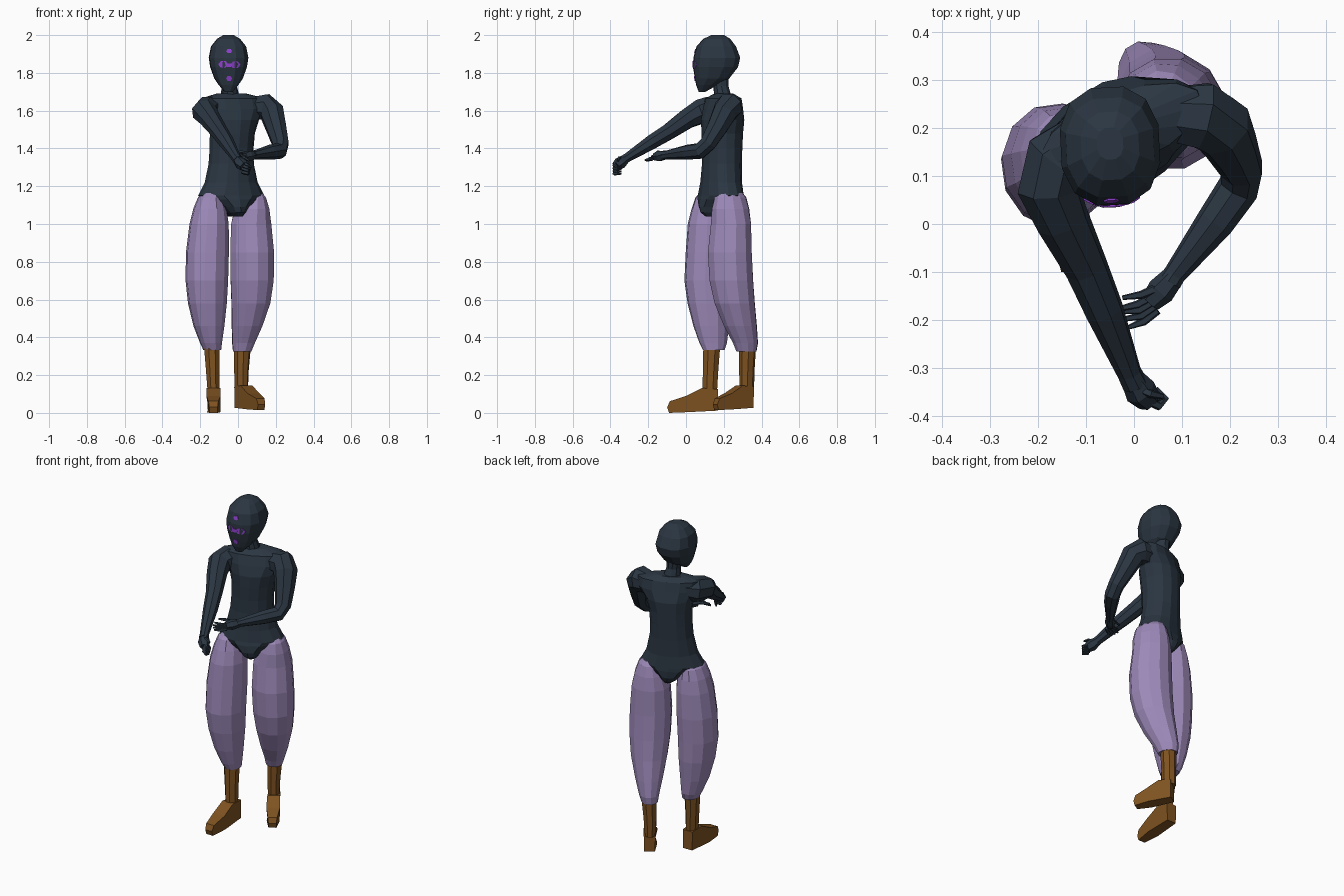
import bpy, bmesh, math
from mathutils import Vector

YAW = math.radians(22)          # body is turned a little to its left


def material(name, rgb):
    m = bpy.data.materials.new(name)
    m.diffuse_color = (*rgb, 1)
    return m


DARK = material("dark slate", (0.024, 0.037, 0.054))
LILAC = material("lilac cloth", (0.34, 0.255, 0.49))
BROWN = material("brown leather", (0.21, 0.085, 0.015))
VIOLET = material("violet glow", (0.27, 0.05, 0.6))


def build(name, bm, mat):
    bmesh.ops.recalc_face_normals(bm, faces=bm.faces)
    me = bpy.data.meshes.new(name)
    bm.to_mesh(me)
    bm.free()
    me.materials.append(mat)
    ob = bpy.data.objects.new(name, me)
    bpy.context.collection.objects.link(ob)
    return ob


def skin(bm, rings):
    """Join rings of points into a closed skin."""
    vs = [[bm.verts.new(p) for p in r] for r in rings]
    n = len(vs[0])
    for a, b in zip(vs, vs[1:]):
        for i in range(n):
            j = (i + 1) % n
            bm.faces.new((a[i], a[j], b[j], b[i]))
    bm.faces.new(vs[0][::-1])
    bm.faces.new(vs[-1])


def stack(name, rows, mat, sides=12, yaw=0.0, power=2.0):
    """Loft of horizontal rounded sections: (z, cx, cy, half width, half depth)."""
    rings = []
    e = 2 / power
    for z, cx, cy, a, b in rows:
        ring = []
        for i in range(sides):
            t = 2 * math.pi * (i + 0.5) / sides
            c, s = math.cos(t), math.sin(t)
            x = a * math.copysign(abs(c) ** e, c)
            y = b * math.copysign(abs(s) ** e, s)
            ring.append((cx + x * math.cos(yaw) - y * math.sin(yaw),
                         cy + x * math.sin(yaw) + y * math.cos(yaw), z))
        rings.append(ring)
    bm = bmesh.new()
    skin(bm, rings)
    return build(name, bm, mat)


def add_tube(bm, pts, sides=8):
    """Tube through (x, y, z, radius) points."""
    ps = [Vector(p[:3]) for p in pts]
    u = None
    rings = []
    for i, p in enumerate(ps):
        t = (ps[min(i + 1, len(ps) - 1)] - ps[max(i - 1, 0)]).normalized()
        if u is None:
            u = Vector((0, 0, 1)) if abs(t.z) < 0.9 else Vector((1, 0, 0))
        u = (u - t * u.dot(t)).normalized()
        v = t.cross(u)
        r = pts[i][3]
        rings.append([p + (u * math.cos(k) + v * math.sin(k)) * r for k in
                      (2 * math.pi * (j + 0.5) / sides for j in range(sides))])
    skin(bm, rings)


def tubes(name, lists, sides=8):
    bm = bmesh.new()
    for pts in lists:
        add_tube(bm, pts, sides)
    return build(name, bm, DARK)


# Head, neck and torso
head = stack("head", [
    (1.700, -0.05, 0.085, 0.022, 0.018), (1.735, -0.05, 0.110, 0.052, 0.057),
    (1.770, -0.05, 0.138, 0.076, 0.092), (1.830, -0.05, 0.156, 0.098, 0.121),
    (1.880, -0.05, 0.163, 0.106, 0.126), (1.940, -0.05, 0.160, 0.094, 0.106),
    (1.980, -0.05, 0.163, 0.062, 0.073), (2.000, -0.05, 0.168, 0.028, 0.034)],
    DARK, 12, math.radians(3), 2.4)
stack("neck", [(1.64, -0.04, 0.20, 0.065, 0.055), (1.69, -0.043, 0.192, 0.048, 0.045),
               (1.73, -0.046, 0.185, 0.040, 0.041), (1.79, -0.05, 0.18, 0.045, 0.05)],
      DARK, 10, YAW)
stack("torso", [
    (1.690, -0.035, 0.200, 0.085, 0.045), (1.665, -0.025, 0.198, 0.180, 0.075),
    (1.610, -0.020, 0.196, 0.180, 0.092), (1.550, -0.025, 0.194, 0.140, 0.110),
    (1.480, -0.030, 0.192, 0.122, 0.108), (1.400, -0.034, 0.192, 0.119, 0.104),
    (1.320, -0.036, 0.190, 0.123, 0.102), (1.220, -0.036, 0.186, 0.145, 0.104),
    (1.150, -0.036, 0.184, 0.184, 0.110), (1.130, -0.034, 0.182, 0.150, 0.115),
    (1.090, -0.030, 0.180, 0.082, 0.118), (1.060, -0.025, 0.178, 0.055, 0.108),
    (1.040, -0.020, 0.178, 0.034, 0.080)], DARK, 14, YAW)

# Baggy trouser legs
stack("right_trouser_leg", [
    (1.165, -0.140, 0.142, 0.050, 0.070), (1.140, -0.146, 0.140, 0.066, 0.092),
    (1.080, -0.149, 0.136, 0.088, 0.108), (1.000, -0.153, 0.130, 0.104, 0.122),
    (0.850, -0.162, 0.125, 0.114, 0.128), (0.700, -0.165, 0.118, 0.113, 0.128),
    (0.580, -0.162, 0.124, 0.103, 0.117), (0.460, -0.154, 0.133, 0.082, 0.095),
    (0.370, -0.143, 0.144, 0.058, 0.074), (0.332, -0.136, 0.147, 0.047, 0.058)],
    LILAC, 12, math.radians(8))
stack("left_trouser_leg", [
    (1.165, 0.070, 0.235, 0.050, 0.070), (1.140, 0.076, 0.236, 0.066, 0.090),
    (1.080, 0.074, 0.236, 0.090, 0.104), (1.000, 0.070, 0.238, 0.110, 0.110),
    (0.850, 0.075, 0.232, 0.120, 0.120), (0.700, 0.075, 0.240, 0.117, 0.120),
    (0.580, 0.068, 0.258, 0.104, 0.111), (0.460, 0.048, 0.288, 0.080, 0.092),
    (0.370, 0.029, 0.315, 0.058, 0.070), (0.325, 0.022, 0.320, 0.047, 0.056)],
    LILAC, 12, math.radians(30))


# Boots: shaft plus a wedge foot extruded from its side outline
def boot(side, shaft, heel, direction, scale, lift):
    stack(side + "_boot_shaft", shaft, BROWN, 8, math.atan2(direction[1], direction[0]) + math.pi / 2)
    d = Vector((*direction, 0)).normalized()
    w = Vector((-d.y, d.x, 0))
    outline = [(0, .012, .03), (0, .125, .033), (.085, .132, .036), (.17, .09, .038),
               (.255, .062, .026), (.27, .03, .022), (.26, 0, .022), (.16, .004, .036)]
    bm = bmesh.new()
    skin(bm, [[Vector(heel) + d * a * scale + w * h * s + Vector((0, 0, z * (1 - lift) + lift))
               for a, z, h in outline] for s in (-1, 1)])
    build(side + "_boot_foot", bm, BROWN)


boot("right", [(0.345, -0.138, 0.136, 0.045, 0.048), (0.22, -0.134, 0.130, 0.038, 0.044),
               (0.12, -0.130, 0.126, 0.034, 0.042)], (-0.13, 0.17, 0), (0, -1), 1.0, 0.0)
boot("left", [(0.345, 0.023, 0.325, 0.045, 0.046), (0.22, 0.018, 0.322, 0.038, 0.042),
              (0.12, 0.018, 0.322, 0.034, 0.040)], (0.008, 0.342, 0), (0.53, -0.85), 0.82, 0.015)

# Arms
tubes("right_arm", [[(-0.10, 0.18, 1.615, 0.060), (-0.160, 0.135, 1.605, 0.074),
                     (-0.178, 0.075, 1.595, 0.068), (-0.150, 0.010, 1.560, 0.057),
                     (-0.100, -0.090, 1.490, 0.046), (-0.062, -0.180, 1.435, 0.041),
                     (-0.010, -0.310, 1.352, 0.026), (0.002, -0.335, 1.336, 0.027)]])
tubes("left_arm", [[(0.07, 0.23, 1.615, 0.060), (0.145, 0.226, 1.620, 0.074),
                    (0.180, 0.205, 1.590, 0.068), (0.202, 0.165, 1.510, 0.057),
                    (0.225, 0.115, 1.425, 0.046), (0.218, 0.075, 1.387, 0.044),
                    (0.170, 0.005, 1.380, 0.040), (0.085, -0.105, 1.365, 0.024),
                    (0.075, -0.120, 1.364, 0.025)]])

# Right hand: half closed, fingers curling back
tubes("right_hand", [[(-0.002, -0.325, 1.340, 0.026), (0.014, -0.350, 1.322, 0.034),
                      (0.032, -0.370, 1.305, 0.026)]], 6)
tubes("right_fingers", [[(0.022, -0.366, 1.326 - k * 0.017, 0.010),
                         (0.052, -0.380, 1.312 - k * 0.015, 0.010),
                         (0.066 - k * 0.004, -0.366, 1.302 - k * 0.012, 0.008),
                         (0.046 - k * 0.004, -0.343, 1.302 - k * 0.012, 0.005)]
                        for k in range(4)], 5)
tubes("right_thumb", [[(0.012, -0.345, 1.340, 0.010), (0.035, -0.355, 1.350, 0.009),
                       (0.060, -0.360, 1.335, 0.006)]], 5)

# Left hand: open, fingers spread
tubes("left_hand", [[(0.082, -0.110, 1.364, 0.024), (0.056, -0.140, 1.360, 0.030),
                     (0.034, -0.164, 1.355, 0.022)]], 6)
tips = [(-0.035, -0.178, 1.362), (-0.038, -0.184, 1.348), (-0.028, -0.200, 1.342), (-0.012, -0.216, 1.338)]
tubes("left_fingers", [[(0.040 + k * 0.003, -0.150 - k * 0.010, 1.362 - k * 0.006, 0.010),
                        (0.008 + k * 0.004, -0.168 - k * 0.012, 1.358 - k * 0.006, 0.009),
                        (*tip, 0.005)] for k, tip in enumerate(tips)], 5)
tubes("left_thumb", [[(0.058, -0.130, 1.372, 0.011), (0.015, -0.148, 1.382, 0.009),
                      (-0.024, -0.154, 1.378, 0.005)]], 5)

# Glowing face marks: thin six-sided plates laid on the head
marks = [("brow_mark", -0.047, 1.915, 0.016, 0.011), ("mouth_mark", -0.047, 1.770, 0.016, 0.013),
         ("right_eye_mark", -0.078, 1.845, 0.027, 0.017), ("left_eye_mark", -0.014, 1.843, 0.027, 0.017),
         ("nose_mark", -0.047, 1.841, 0.018, 0.010)]
for name, cx, cz, hw, hh in marks:
    bm = bmesh.new()
    rim = []
    for off in (-0.004, 0.002):
        ring = []
        for i in range(6):
            x = cx + hw * math.cos(i * math.pi / 3)
            z = cz + hh * math.sin(i * math.pi / 3) / 0.866
            hit, loc, _, _ = head.ray_cast((x, -1, z), (0, 1, 0))
            ring.append((x, (loc.y if hit else 0.05) + off, z))
        rim.append(ring)
    skin(bm, rim)
    build(name, bm, VIOLET)
